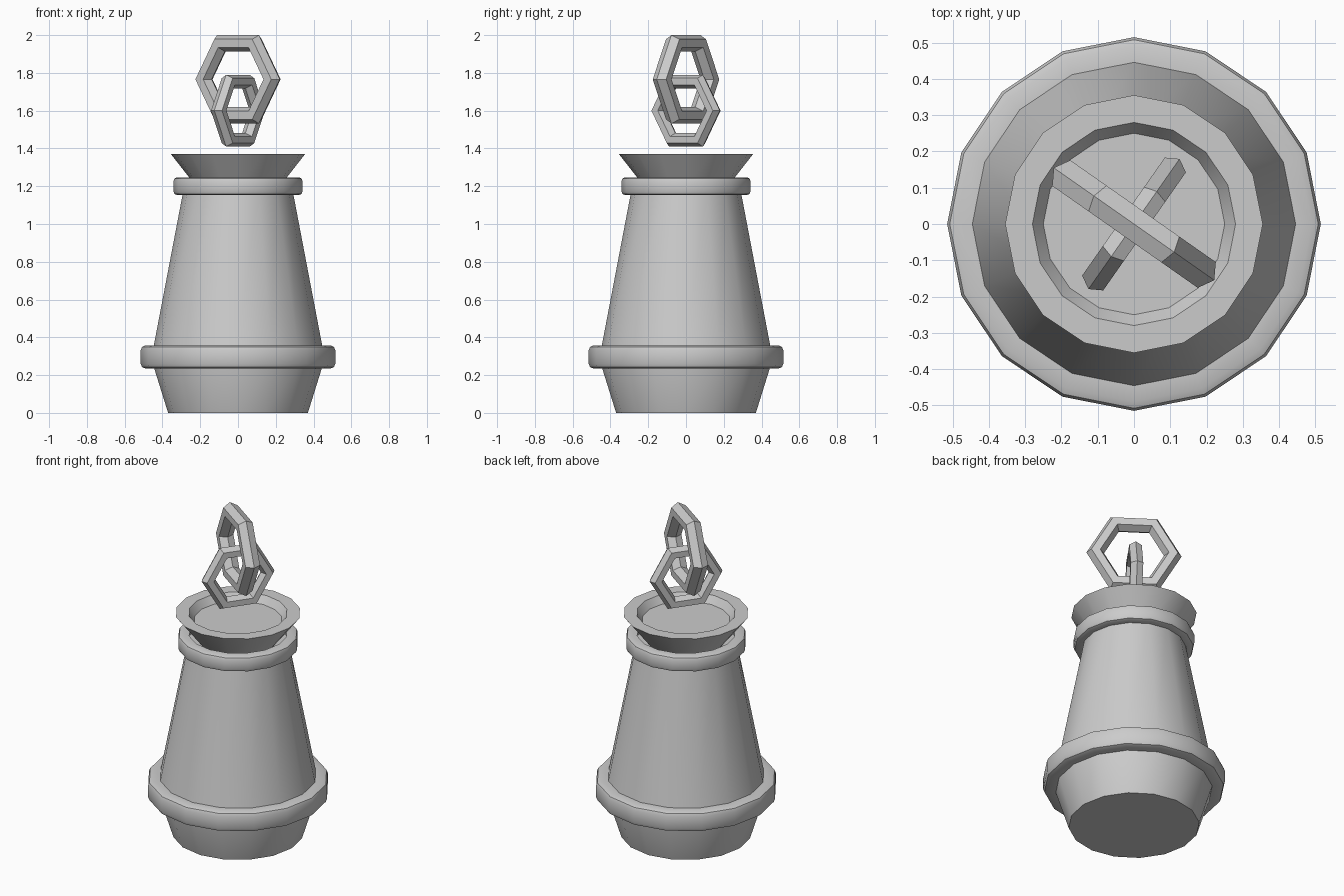
import bpy, bmesh
from math import cos, sin, pi, radians
from mathutils import Matrix

if "Cube" in bpy.data.objects:
    bpy.data.objects.remove(bpy.data.objects["Cube"])

SIDES = 16


def finish(name, bm, smooth):
    bmesh.ops.recalc_face_normals(bm, faces=bm.faces)
    me = bpy.data.meshes.new(name)
    bm.to_mesh(me)
    bm.free()
    ob = bpy.data.objects.new(name, me)
    bpy.context.collection.objects.link(ob)
    if smooth:
        bpy.ops.object.select_all(action='DESELECT')
        ob.select_set(True)
        bpy.context.view_layer.objects.active = ob
        bpy.ops.object.shade_smooth_by_angle(angle=radians(35))
    return ob


def lathe(name, profile, sides=SIDES, closed=False, smooth=True, matrix=None):
    """Spin (radius, z) points round z; open profiles get end caps."""
    bm = bmesh.new()
    rings = [[bm.verts.new((r * cos(2 * pi * i / sides), r * sin(2 * pi * i / sides), z))
              for i in range(sides)] for r, z in profile]
    pairs = list(zip(rings, rings[1:]))
    if closed:
        pairs.append((rings[-1], rings[0]))
    else:
        bm.faces.new(rings[0])
        bm.faces.new(rings[-1])
    for a, b in pairs:
        for i in range(sides):
            j = (i + 1) % sides
            bm.faces.new((a[i], a[j], b[j], b[i]))
    if matrix:
        bmesh.ops.transform(bm, matrix=matrix, verts=bm.verts)
    return finish(name, bm, smooth)


def band(name, r_in, r_out, z0, z1, c):
    """Ring with rounded outer corners."""
    arc = [(c * cos(a), c * sin(a)) for a in (0, pi / 4, pi / 2)]
    prof = [(r_in, z0)] + [(r_out - c + x, z0 + c - y) for x, y in reversed(arc)]
    prof += [(r_out - c + x, z1 - c + y) for x, y in arc] + [(r_in, z1)]
    return lathe(name, prof, closed=True)


def link(name, major, minor, z, turn):
    """Upright six-sided chain link with a six-sided section."""
    prof = [(major + minor * cos(k * pi / 3), minor * sin(k * pi / 3)) for k in range(6)]
    m = (Matrix.Translation((0, 0, z)) @ Matrix.Rotation(radians(turn), 4, 'Z')
         @ Matrix.Rotation(pi / 2, 4, 'X'))
    return lathe(name, prof, sides=6, closed=True, smooth=False, matrix=m)


# Weight body
lathe("base", [(0.37, 0), (0.445, 0.24), (0.445, 0.30)])
lathe("body", [(0.457, 0.30), (0.446, 0.355), (0.285, 1.20)])
band("lower_band", 0.44, 0.515, 0.235, 0.357, 0.025)
band("collar", 0.28, 0.342, 1.153, 1.247, 0.02)

# Flared dish on top, with a shallow recess
lathe("top_dish", [(0.222, 1.20), (0.355, 1.37), (0.28, 1.37), (0.25, 1.325)])

# Two interlocked chain links
link("upper_link", 0.22, 0.05, 1.766, -35)
link("lower_link", 0.178, 0.041, 1.60, 55)
